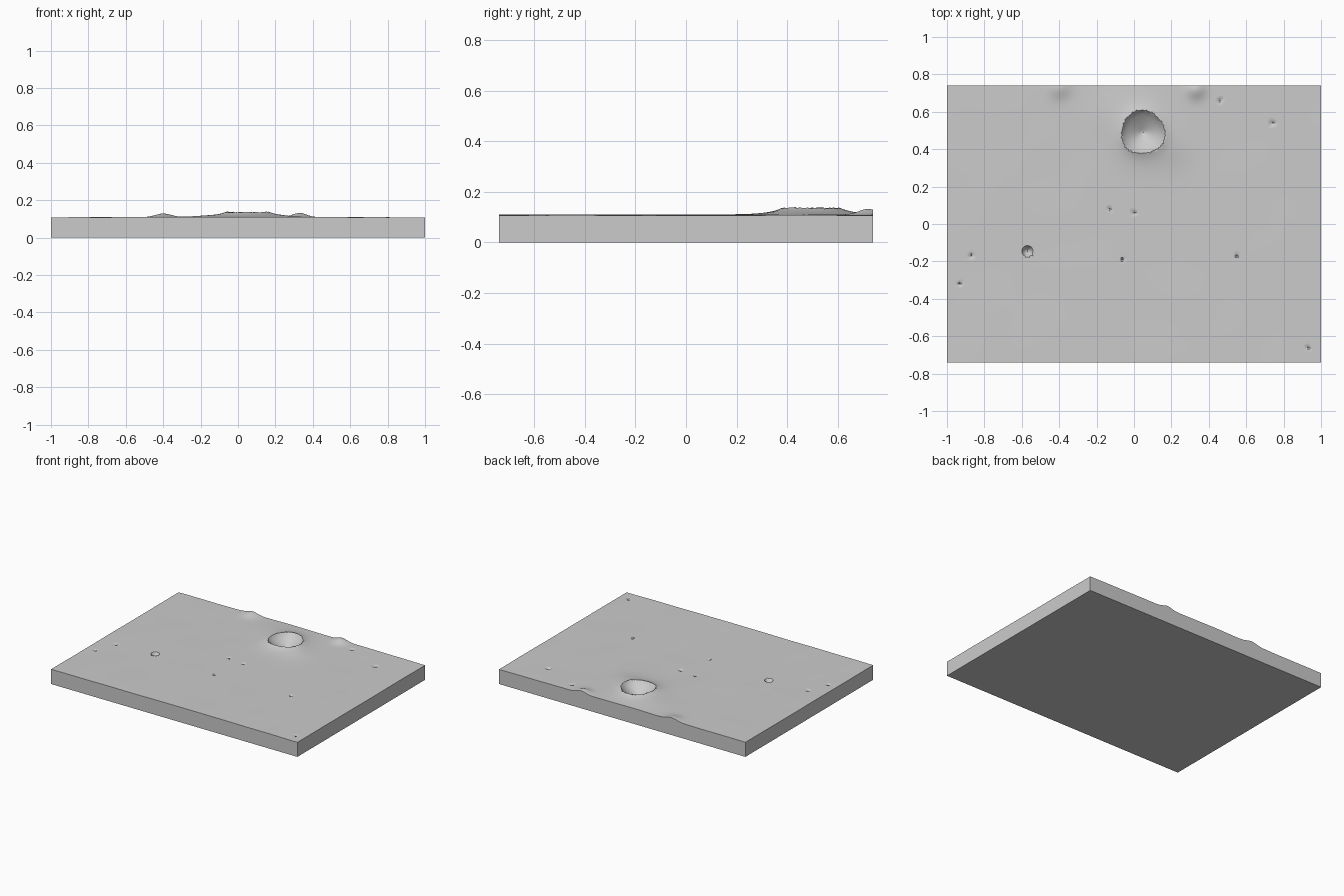
import bpy, bmesh, math
from mathutils import Vector, noise

HALF_X, HALF_Y, BASE = 1.0, 0.74, 0.11
CRATER = Vector((0.048, 0.49))
PIT = Vector((-0.57, -0.145))

# Remove the default object
cube = bpy.data.objects.get("Cube")
if cube:
    bpy.data.objects.remove(cube, do_unlink=True)

stone = bpy.data.materials.new("grey_stone")
stone.use_nodes = True
stone.diffuse_color = (0.6, 0.6, 0.6, 1)
stone.node_tree.nodes["Principled BSDF"].inputs["Base Color"].default_value = (0.6, 0.6, 0.6, 1)

# Hills: x, y, height, width
HILLS = [(-0.4, 0.73, 0.018, 0.04), (0.33, 0.72, 0.022, 0.035),
         (-0.12, 0.6, 0.008, 0.1), (0.2, 0.4, 0.008, 0.07)]
# Small three-cornered nicks: x, y, size, turn
NICKS = [(-0.87, -0.17, 0.025, 0.6), (-0.93, -0.32, 0.022, 2.0),
         (-0.13, 0.08, 0.02, 0.3), (0.0, 0.06, 0.025, 1.2),
         (-0.06, -0.19, 0.018, 0.8), (0.55, -0.17, 0.015, 0.5),
         (0.46, 0.66, 0.025, 1.8), (0.74, 0.54, 0.028, 0.9),
         (0.93, -0.66, 0.02, 0.2)]


def rim_radius(angle):
    return 0.115 + 0.004 * math.cos(3 * angle + 1)


def height(x, y):
    p = Vector((x, y))
    z = BASE - 0.003 * x * x + 0.0015 * noise.noise((x * 4, y * 4, 0.3))
    for hx, hy, rise, width in HILLS:
        z += rise * math.exp(-((x - hx) ** 2 + (y - hy) ** 2) / (2 * width ** 2))
    # Large crater with a raised rim and a conical bowl
    d = p - CRATER
    radius = rim_radius(math.atan2(d.y, d.x))
    if d.length < radius:
        z = 0.135 - 0.085 * (1 - d.length / radius) ** 0.75
    else:
        z += 0.024 * math.exp(-(d.length - radius) / 0.05)
    # Small round pit
    r = (p - PIT).length / 0.03
    if r < 1:
        z -= 0.035 * (1 - r * r)
    # Nicks
    for nx, ny, size, turn in NICKS:
        v = Vector((x - nx, y - ny))
        if v.length < 2 * size:
            reach = max(v.x * math.cos(turn + k * math.tau / 3)
                        + v.y * math.sin(turn + k * math.tau / 3) for k in range(3))
            z -= 0.015 * max(0, 1 - reach / (size * 0.5))
    return z


# Ground surface, with grid points pulled onto the crater and pit rims
bm = bmesh.new()
bmesh.ops.create_grid(bm, x_segments=200, y_segments=148, size=1)
for v in bm.verts:
    v.co.y *= HALF_Y
    for centre, is_crater in ((CRATER, True), (PIT, False)):
        d = v.co.xy - centre
        radius = rim_radius(math.atan2(d.y, d.x)) if is_crater else 0.03
        if abs(d.length - radius) < 0.005:
            v.co.xy = centre + d.normalized() * radius
    v.co.z = height(v.co.x, v.co.y)

# Side walls drawn down to the flat underside
border = [e for e in bm.edges if e.is_boundary]
walls = bmesh.ops.extrude_edge_only(bm, edges=border)["geom"]
for v in walls:
    if isinstance(v, bmesh.types.BMVert):
        v.co.z = 0
bottom = [e for e in walls if isinstance(e, bmesh.types.BMEdge) and e.is_boundary]
bmesh.ops.contextual_create(bm, geom=bottom)
bmesh.ops.recalc_face_normals(bm, faces=bm.faces)

mesh = bpy.data.meshes.new("cratered_ground")
bm.to_mesh(mesh)
bm.free()
mesh.materials.append(stone)
ground = bpy.data.objects.new("cratered_ground", mesh)
bpy.context.collection.objects.link(ground)
bpy.context.view_layer.objects.active = ground
ground.select_set(True)
bpy.ops.object.shade_smooth_by_angle(angle=math.radians(35))
